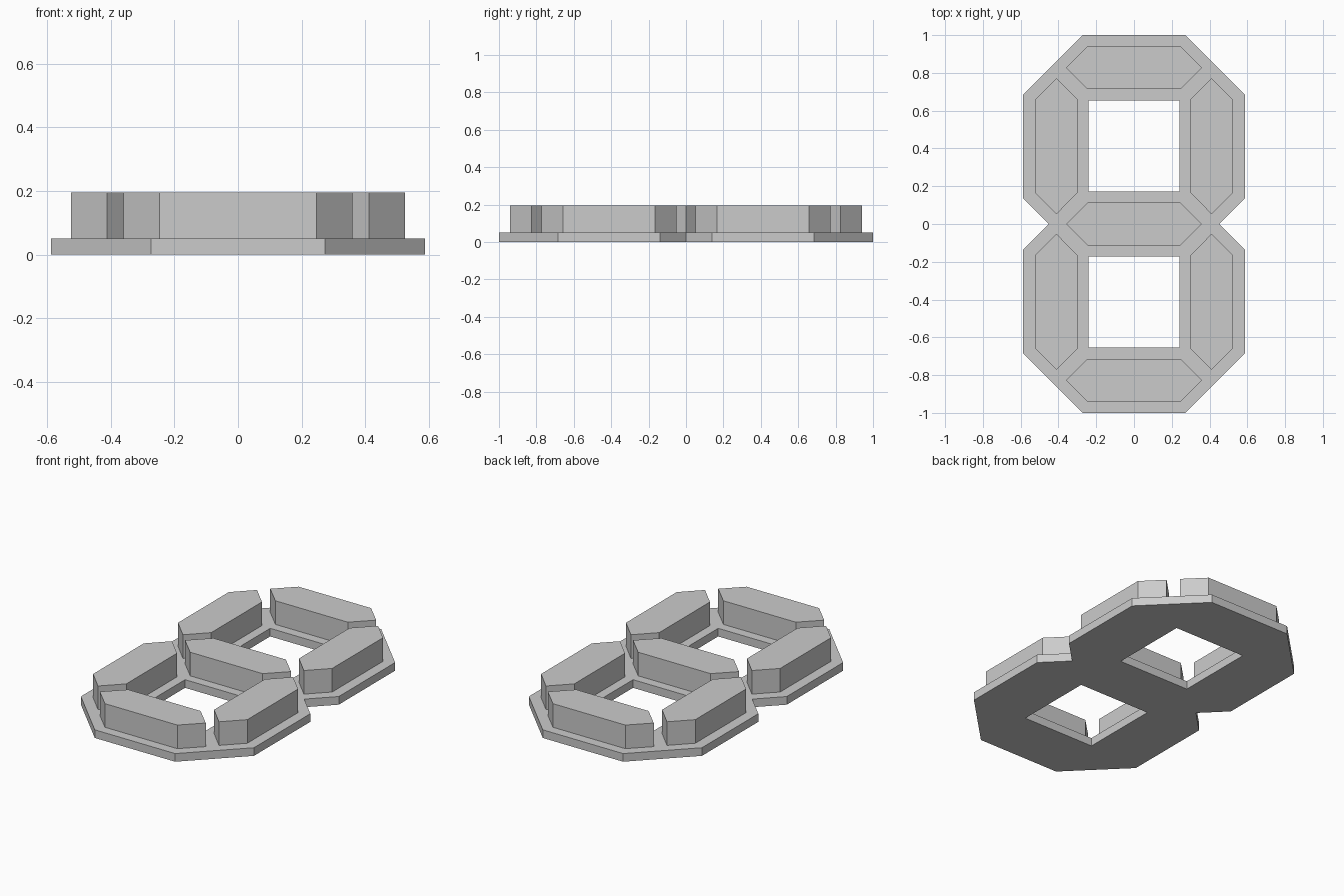
import bpy
import bmesh

cube = bpy.data.objects.get("Cube")
if cube:
    bpy.data.objects.remove(cube, do_unlink=True)

grey = bpy.data.materials.new("light_grey")
grey.use_nodes = True
colour = (0.6, 0.6, 0.6, 1)
grey.diffuse_color = colour
grey.node_tree.nodes["Principled BSDF"].inputs["Base Color"].default_value = colour

BASE_TOP, BAR_TOP = 0.05, 0.195


def prism(name, outline, bottom, top):
    """Extrude a counter-clockwise outline into a flat-shaded solid."""
    bm = bmesh.new()
    face = bm.faces.new([bm.verts.new((x, y, bottom)) for x, y in outline])
    wall = bmesh.ops.extrude_face_region(bm, geom=[face], use_keep_orig=True)
    for v in wall["geom"]:
        if isinstance(v, bmesh.types.BMVert):
            v.co.z = top
    bmesh.ops.recalc_face_normals(bm, faces=bm.faces)
    mesh = bpy.data.meshes.new(name)
    bm.to_mesh(mesh)
    bm.free()
    mesh.materials.append(grey)
    obj = bpy.data.objects.new(name, mesh)
    bpy.context.collection.objects.link(obj)
    return obj


# Base plate: one quarter of the outline mirrored to all four corners
quarter = [(0.45, 0), (0.588, 0.138), (0.588, 0.685), (0.273, 1)]
upper = quarter + [(-x, y) for x, y in reversed(quarter)]
lower = [(-x, -y) for x, y in upper[1:-1]]
base = prism("base_plate", upper + lower, 0, BASE_TOP)

# Two square windows cut through the plate
for side in (-1, 1):
    mid, hx, hy = side * 0.413, 0.24, 0.242
    window = [(-hx, mid - hy), (hx, mid - hy), (hx, mid + hy), (-hx, mid + hy)]
    cutter = prism("window_cutter", window, -0.1, BASE_TOP + 0.1)
    cutter.hide_render = True
    cut = base.modifiers.new("window", "BOOLEAN")
    cut.operation = "DIFFERENCE"
    cut.solver = "EXACT"
    cut.object = cutter
    bpy.context.view_layer.objects.active = base
    bpy.ops.object.modifier_apply(modifier=cut.name)
    bpy.data.objects.remove(cutter, do_unlink=True)

# Seven raised bars with pointed ends
TIP, FLAT, HALF = 0.36, 0.246, 0.113
bar = [(TIP, 0), (FLAT, HALF), (-FLAT, HALF), (-TIP, 0), (-FLAT, -HALF), (FLAT, -HALF)]
for name, y in (("front", -0.827), ("middle", 0), ("back", 0.827)):
    prism(name + "_bar", [(px, py + y) for px, py in bar], BASE_TOP, BAR_TOP)
for side, x in (("left", 0.411), ("right", -0.411)):
    for end, y in (("front", -0.412), ("back", 0.412)):
        prism(f"{end}_{side}_bar", [(x - py, y + px) for px, py in bar], BASE_TOP, BAR_TOP)
